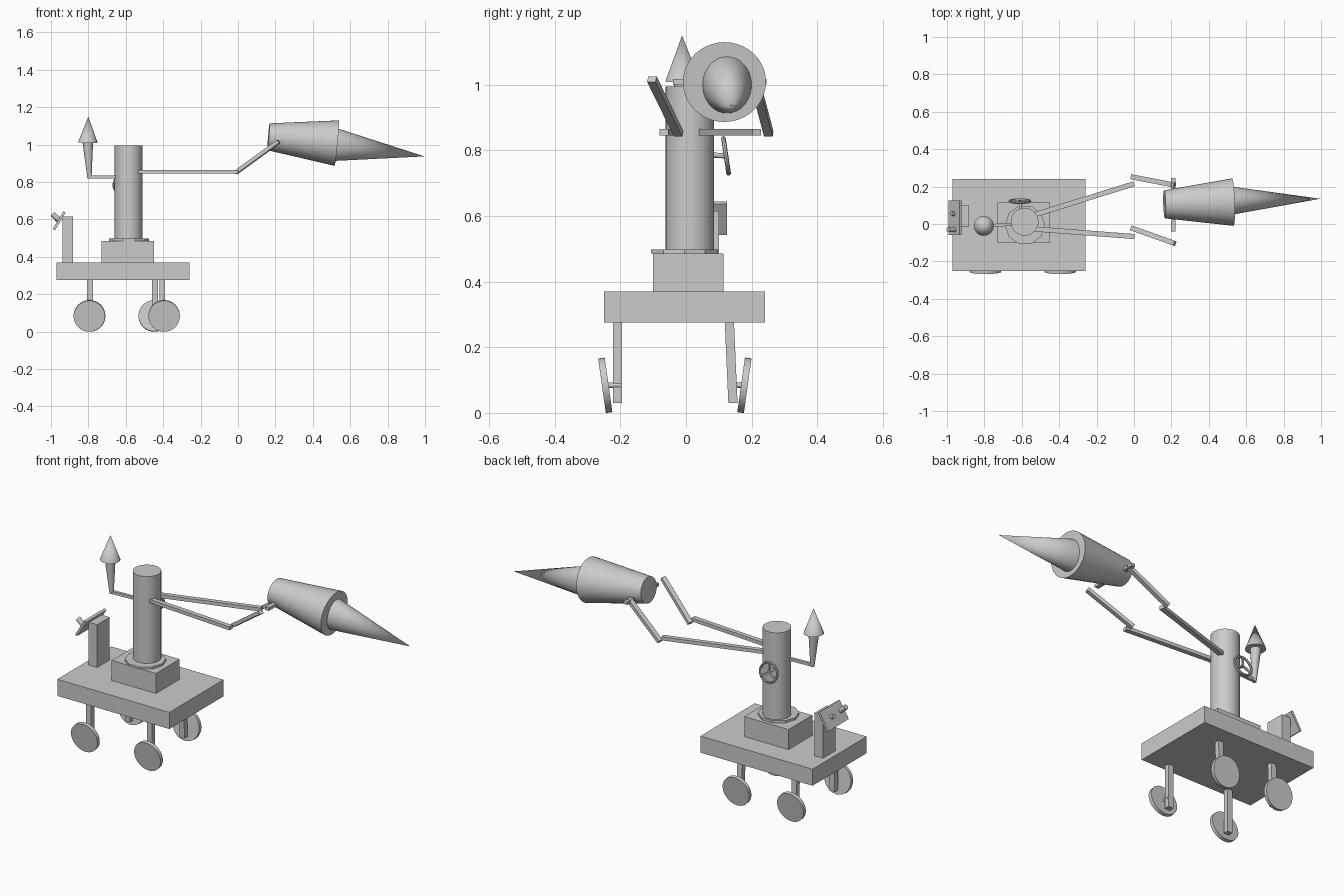
import bpy, bmesh
from math import radians, cos, sin, pi
from mathutils import Vector, Matrix

if "Cube" in bpy.data.objects:
    bpy.data.objects.remove(bpy.data.objects["Cube"], do_unlink=True)

grey = bpy.data.materials.new("plain_grey")
grey.use_nodes = True
grey.diffuse_color = (0.6, 0.6, 0.6, 1)
grey.node_tree.nodes["Principled BSDF"].inputs["Base Color"].default_value = (0.6, 0.6, 0.6, 1)


def finish(name, bm, smooth=False):
    mesh = bpy.data.meshes.new(name)
    bm.to_mesh(mesh)
    bm.free()
    obj = bpy.data.objects.new(name, mesh)
    bpy.context.collection.objects.link(obj)
    mesh.materials.append(grey)
    if smooth:
        bpy.ops.object.select_all(action='DESELECT')
        obj.select_set(True)
        bpy.context.view_layer.objects.active = obj
        bpy.ops.object.shade_smooth_by_angle(angle=radians(35))
    return obj


def frame(a, b, up):
    """Matrix centred between a and b, local z along a to b, local y near up."""
    a, b = Vector(a), Vector(b)
    z = (b - a).normalized()
    x = Vector(up).cross(z).normalized()
    y = z.cross(x)
    m = Matrix((x, y, z)).transposed().to_4x4()
    m.translation = (a + b) / 2
    return m, (b - a).length


def box(name, lo, hi):
    lo, hi = Vector(lo), Vector(hi)
    bm = bmesh.new()
    size = Matrix.Diagonal((hi - lo).to_4d())
    size[3][3] = 1
    bmesh.ops.create_cube(bm, size=1, matrix=Matrix.Translation((lo + hi) / 2) @ size)
    return finish(name, bm)


def bar(name, a, b, width, height, up=(0, 0, 1)):
    m, length = frame(a, b, up)
    bm = bmesh.new()
    bmesh.ops.create_cube(bm, size=1, matrix=m @ Matrix.Diagonal((width, height, length, 1)))
    return finish(name, bm)


def tube(name, a, b, r1, r2=None, sides=40, up=(0, 0, 1), squash=1):
    m, length = frame(a, b, up)
    bm = bmesh.new()
    bmesh.ops.create_cone(bm, cap_ends=True, segments=sides, radius1=r1,
                          radius2=r1 if r2 is None else r2, depth=length,
                          matrix=m @ Matrix.Diagonal((squash, 1, 1, 1)))
    return finish(name, bm, sides > 12)


X = (1, 0, 0)

# Cart body, pedestal and column
box("platform", (-0.97, -0.25, 0.275), (-0.26, 0.24, 0.37))
box("pedestal", (-0.73, -0.10, 0.37), (-0.45, 0.115, 0.485))
tube("collar", (-0.583, -0.005, 0.485), (-0.583, -0.005, 0.498), 0.107, sides=10, up=X)
tube("column", (-0.585, 0.012, 0.485), (-0.585, 0.012, 0.995), 0.074, up=X)

# Legs and wheels, the wheels leaning outward at the top
for end, leg_x, wheel_x in (("right", -0.79, -0.795), ("left", -0.405, -0.395)):
    bar("front_leg_" + end, (leg_x, -0.209, 0.03), (leg_x, -0.209, 0.28), 0.028, 0.032, X)
    hub = Vector((wheel_x, -0.246, 0.084))
    lean = Vector((0, 0.01, 0.0014))
    tube("front_wheel_" + end, hub - lean, hub + lean, 0.084)
    tube("front_axle_" + end, hub, (wheel_x, -0.2, 0.084), 0.008, sides=12)
for end, x in (("right", -0.79), ("left", -0.445)):
    bar("back_leg_" + end, (x, 0.143, 0.03), (x, 0.132, 0.28), 0.028, 0.032, X)
    hub = Vector((x - 0.003, 0.178, 0.084))
    lean = Vector((0, 0.01, -0.0014))
    tube("back_wheel_" + end, hub - lean, hub + lean, 0.084)
    tube("back_axle_" + end, hub, (x, 0.143, 0.084), 0.008, sides=12)

# Control stand with tilted panel and knobs
box("control_post", (-0.937, -0.013, 0.37), (-0.883, 0.10, 0.615))
bar("control_panel", (-0.985, 0.033, 0.545), (-0.927, 0.033, 0.64), 0.183, 0.014, (-0.85, 0, 0.53))
tube("long_knob", (-0.95, -0.03, 0.592), (-0.993, -0.03, 0.629), 0.014, sides=16)
tube("short_knob", (-0.955, 0.055, 0.592), (-0.975, 0.055, 0.605), 0.012, sides=16)

# Beacon on a side arm
bar("beacon_arm", (-0.62, 0.0, 0.826), (-0.80, -0.01, 0.826), 0.016, 0.016)
tube("beacon_stem", (-0.794, -0.01, 0.818), (-0.803, -0.01, 1.01), 0.011, 0.028, up=X)
tube("beacon_cone", (-0.803, -0.01, 1.01), (-0.80, -0.012, 1.15), 0.053, 0, up=X)

# Hand wheel behind the column: ring, three spokes and shaft
centre = Vector((-0.61, 0.122, 0.783))
tilt = Matrix.Translation(centre) @ Matrix.Rotation(radians(90 + 8.5), 4, 'X')
bm = bmesh.new()
RING, TUBE = 32, 8
loops = [[bm.verts.new(tilt @ Vector(((0.054 + 0.007 * cos(v)) * cos(u),
                                      (0.054 + 0.007 * cos(v)) * sin(u), 0.007 * sin(v))))
          for v in (2 * pi * j / TUBE for j in range(TUBE))]
         for u in (2 * pi * i / RING for i in range(RING))]
for i in range(RING):
    for j in range(TUBE):
        k, n = (i + 1) % RING, (j + 1) % TUBE
        bm.faces.new((loops[i][j], loops[k][j], loops[k][n], loops[i][n]))
finish("hand_wheel_ring", bm, True)
for i in range(3):
    angle = pi / 2 + i * 2 * pi / 3
    rim = tilt @ Vector((0.054 * cos(angle), 0.054 * sin(angle), 0))
    bar("hand_wheel_spoke_%d" % (i + 1), centre, rim, 0.009, 0.009, (0, 1, 0))
tube("hand_wheel_shaft", (-0.605, 0.07, 0.786), centre, 0.008, sides=12)

# Two jointed arms
arms = (("right", (-0.53, -0.027, 0.855), (0.002, -0.067, 0.855),
         (-0.012, -0.022, 0.85), (0.218, -0.104, 1.017)),
        ("left", (-0.53, 0.05, 0.855), (0.0, 0.215, 0.855),
         (-0.012, 0.252, 0.85), (0.218, 0.208, 1.017)))
for side, shoulder, elbow, fore, wrist in arms:
    bar("upper_arm_" + side, shoulder, elbow, 0.027, 0.02)
    bar("forearm_" + side, fore, wrist, 0.027, 0.02)
box("drill_axle", (0.199, -0.04, 1.0), (0.223, 0.246, 1.017))

# Drill head
tube("drill_body", (0.163, 0.105, 1.042), (0.528, 0.117, 1.008), 0.072, 0.122, squash=1.04)
tube("drill_bit", (0.525, 0.125, 0.999), (0.997, 0.135, 0.937), 0.087, 0, squash=0.86)
